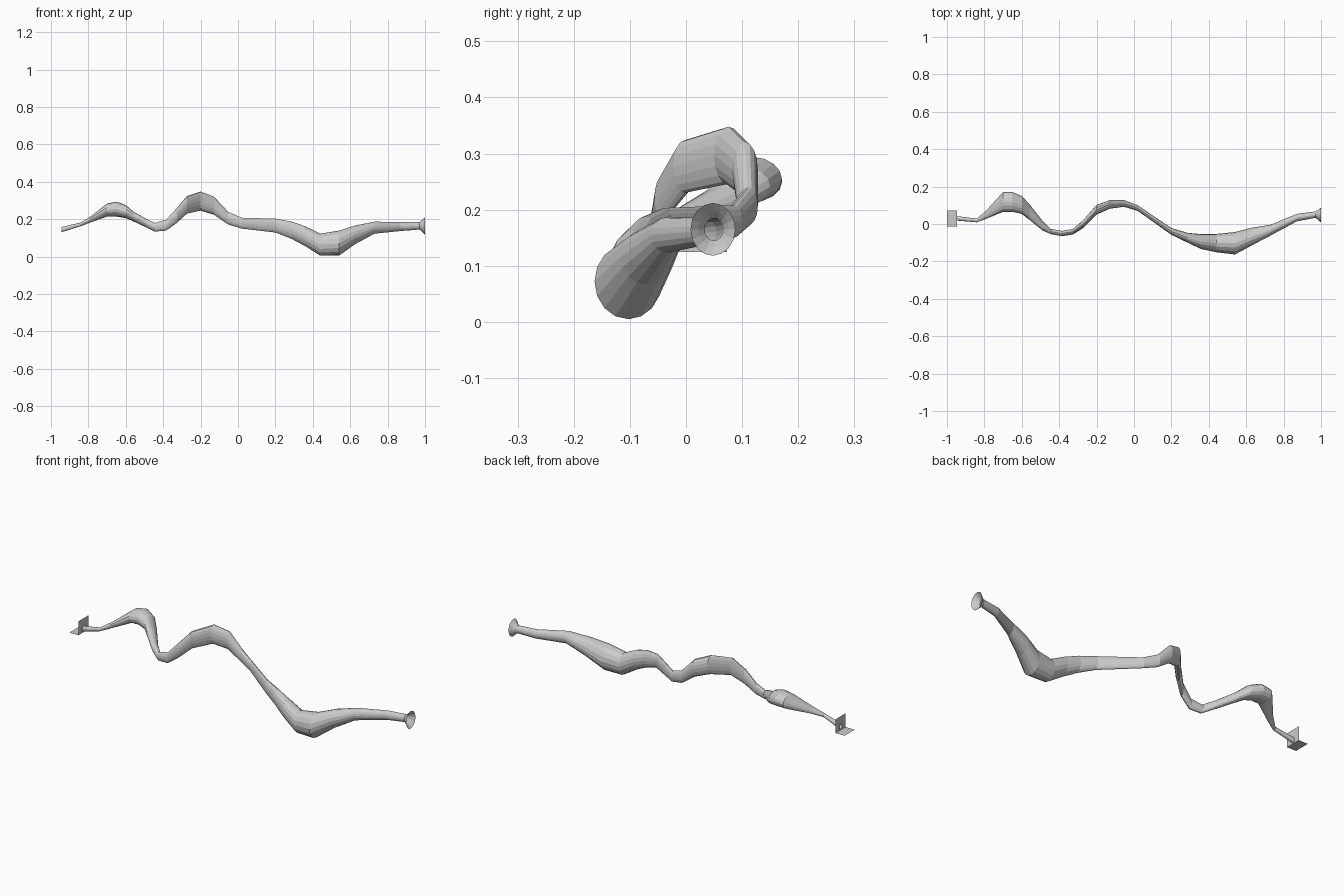
import bpy, bmesh
from math import sin, cos, pi

SIDES = 16

def make_object(name, bm):
    mesh = bpy.data.meshes.new(name)
    bm.to_mesh(mesh)
    bm.free()
    obj = bpy.data.objects.new(name, mesh)
    bpy.context.collection.objects.link(obj)
    return obj

def ring(bm, x, y, z, ry, rz):
    return [bm.verts.new((x, y + ry * cos(2 * pi * i / SIDES), z + rz * sin(2 * pi * i / SIDES)))
            for i in range(SIDES)]

def bridge(bm, a, b):
    for i in range(SIDES):
        j = (i + 1) % SIDES
        bm.faces.new((a[i], a[j], b[j], b[i]))

def loft(name, sections):
    bm = bmesh.new()
    rings = [ring(bm, *s) for s in sections]
    for a, b in zip(rings, rings[1:]):
        bridge(bm, a, b)
    bmesh.ops.recalc_face_normals(bm, faces=bm.faces)
    return make_object(name, bm)

# Winding tube: x, centre y, centre z, half width, half height
loft("winding_tube", [
    (-.945, .030, .144, .012, .014),
    (-.84, .019, .173, .010, .010),
    (-.79, .050, .198, .022, .016),
    (-.70, .118, .249, .053, .035),
    (-.65, .118, .254, .053, .040),
    (-.60, .102, .241, .048, .035),
    (-.56, .065, .215, .042, .026),
    (-.49, -.008, .179, .026, .023),
    (-.445, -.040, .157, .014, .023),
    (-.385, -.051, .168, .014, .029),
    (-.326, -.041, .221, .015, .040),
    (-.273, -.002, .277, .021, .047),
    (-.20, .076, .297, .026, .051),
    (-.128, .105, .272, .023, .048),
    (-.053, .110, .206, .018, .034),
    (.02, .085, .179, .015, .029),
    (.20, -.040, .166, .018, .037),
    (.285, -.073, .142, .026, .046),
    (.36, -.094, .109, .040, .053),
    (.44, -.102, .064, .049, .059),
    (.54, -.103, .072, .060, .067),
    (.625, -.069, .116, .048, .050),
    (.73, -.033, .155, .029, .032),
    (.87, .034, .161, .020, .024),
    (.97, .050, .165, .017, .020),
])

# Flared mouth at the right end
loft("flared_mouth", [
    (.97, .050, .165, .017, .020),
    (.985, .049, .165, .027, .032),
    (1.0, .048, .165, .040, .047),
])

# Upright end plate with a hole where the tube enters
Y0, Y1, Z0, Z1, PX = -.013, .073, .125, .20, -.946
bm = bmesh.new()
inner = ring(bm, PX, .030, .144, .012, .014)
outer = []
for i in range(SIDES):
    c, s = cos(2 * pi * i / SIDES), sin(2 * pi * i / SIDES)
    m = max(abs(c), abs(s))
    outer.append(bm.verts.new((PX, (Y0 + Y1) / 2 + c / m * (Y1 - Y0) / 2,
                               (Z0 + Z1) / 2 + s / m * (Z1 - Z0) / 2)))
bridge(bm, inner, outer)
make_object("upright_plate", bm)

# Flat plate reaching outwards from the foot of the upright plate
bm = bmesh.new()
bm.faces.new([bm.verts.new(p) for p in
              ((-1, Y0, Z0), (PX, Y0, Z0), (PX, Y1, Z0), (-1, Y1, Z0))])
make_object("flat_plate", bm)
